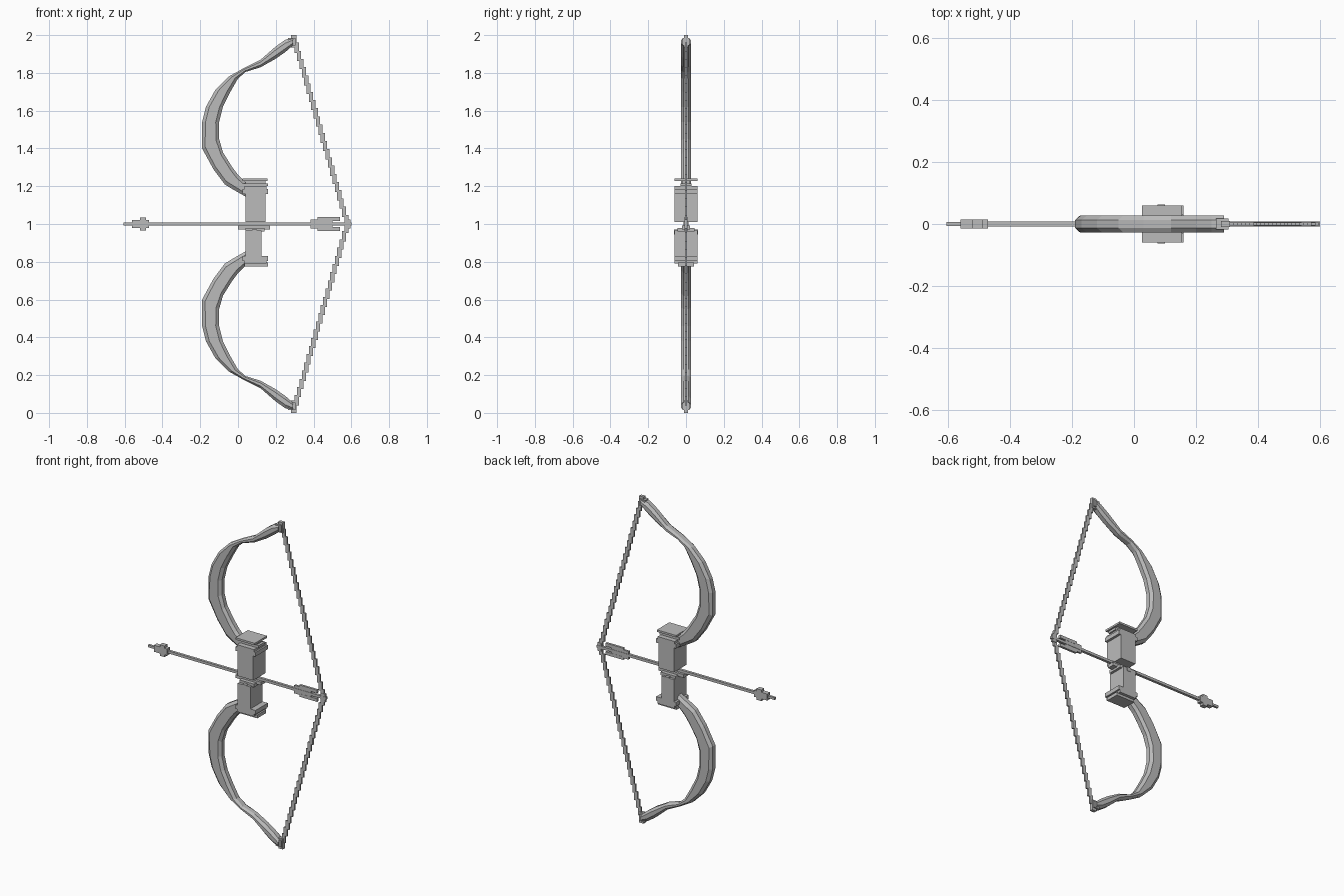
import bpy
import bmesh
from mathutils import Vector

cube = bpy.data.objects.get("Cube")
if cube:
    bpy.data.objects.remove(cube, do_unlink=True)

grey = bpy.data.materials.new("plain grey")
grey.use_nodes = True
grey.diffuse_color = (0.5, 0.5, 0.5, 1)
bsdf = next(n for n in grey.node_tree.nodes if n.type == "BSDF_PRINCIPLED")
bsdf.inputs["Base Color"].default_value = grey.diffuse_color
bsdf.inputs["Roughness"].default_value = 0.8


def finish(name, bm):
    bmesh.ops.recalc_face_normals(bm, faces=bm.faces)
    mesh = bpy.data.meshes.new(name)
    bm.to_mesh(mesh)
    bm.free()
    mesh.materials.append(grey)
    obj = bpy.data.objects.new(name, mesh)
    bpy.context.collection.objects.link(obj)
    return obj


def add_box(bm, x0, x1, half_y, z0, z1):
    verts = bmesh.ops.create_cube(bm, size=1)["verts"]
    for v in verts:
        v.co = Vector(((x0 + x1) / 2 + v.co.x * (x1 - x0),
                       v.co.y * 2 * half_y,
                       (z0 + z1) / 2 + v.co.z * (z1 - z0)))


def boxes(name, rows):
    bm = bmesh.new()
    for row in rows:
        add_box(bm, *row)
    return finish(name, bm)


def mirror_z(bm):
    """Copy the upper half to the lower half about z = 1."""
    copy = bmesh.ops.duplicate(bm, geom=bm.verts[:] + bm.edges[:] + bm.faces[:])
    for v in copy["geom"]:
        if isinstance(v, bmesh.types.BMVert):
            v.co.z = 2 - v.co.z


# Limbs: chamfered sections lofted between the belly and back edges
back = [(0.04, 1.145), (-0.03, 1.185), (-0.07, 1.21), (-0.13, 1.29), (-0.19, 1.40),
        (-0.19, 1.54), (-0.17, 1.62), (-0.12, 1.71), (-0.05, 1.78), (0.03, 1.825),
        (0.12, 1.87), (0.20, 1.94), (0.25, 1.975), (0.29, 1.985)]
belly = [(0.04, 1.22), (0.0, 1.26), (-0.03, 1.30), (-0.08, 1.38), (-0.10, 1.45),
         (-0.10, 1.54), (-0.08, 1.62), (-0.04, 1.70), (0.0, 1.77), (0.04, 1.805),
         (0.12, 1.83), (0.20, 1.875), (0.25, 1.91), (0.29, 1.945)]
bm = bmesh.new()
rings = []
for outer, inner in zip(back, belly):
    o, i = Vector((outer[0], 0, outer[1])), Vector((inner[0], 0, inner[1]))
    width = (i - o).length
    cut = min(0.018, width * 0.3) / width
    ring = []
    for t, y in ((0, -0.013), (cut, -0.027), (1 - cut, -0.027), (1, -0.013),
                 (1, 0.013), (1 - cut, 0.027), (cut, 0.027), (0, 0.013)):
        p = o.lerp(i, t)
        ring.append(bm.verts.new((p.x, y, p.z)))
    rings.append(ring)
for a, b in zip(rings, rings[1:]):
    for k in range(8):
        n = (k + 1) % 8
        bm.faces.new((a[k], a[n], b[n], b[k]))
bm.faces.new(rings[0])
bm.faces.new(rings[-1])
mirror_z(bm)
finish("limbs", bm)

# Limb tips with small string pegs
bm = bmesh.new()
add_box(bm, 0.28, 0.31, 0.01, 1.935, 2.0)
add_box(bm, 0.265, 0.305, 0.018, 1.945, 1.985)
mirror_z(bm)
finish("limb_tips", bm)

# Bowstring: a staircase of short slats meeting at the nock
bm = bmesh.new()
steps = 22
for k in range(steps):
    x = 0.305 + (0.58 - 0.305) * (k + 0.5) / steps
    z = 1.955 - 0.955 * (k + 0.5) / steps
    add_box(bm, x - 0.011, x + 0.011, 0.005, z - 0.027, z + 0.027)
mirror_z(bm)
finish("bowstring", bm)

# Grip halves with collars and end caps
boxes("upper_grip", [
    (0.04, 0.145, 0.06, 1.01, 1.165),
    (0.025, 0.16, 0.06, 1.16, 1.185),
    (0.035, 0.15, 0.06, 1.185, 1.2),
    (0.025, 0.16, 0.03, 1.2, 1.215),
    (0.04, 0.145, 0.022, 1.21, 1.23),
    (0.025, 0.155, 0.06, 1.228, 1.24),
])
boxes("lower_grip", [
    (0.04, 0.125, 0.06, 0.82, 0.965),
    (0.025, 0.16, 0.06, 0.805, 0.83),
    (0.035, 0.15, 0.06, 0.79, 0.81),
    (0.035, 0.16, 0.042, 0.775, 0.795),
    (0.04, 0.14, 0.045, 0.96, 0.98),
])
boxes("arrow_rest", [
    (0.0, 0.17, 0.022, 0.972, 0.992),
    (0.075, 0.1, 0.063, 0.945, 0.97),
])

# Arrow
boxes("arrow_shaft", [(-0.56, 0.6, 0.008, 0.992, 1.008)])
boxes("arrow_head", [
    (-0.605, -0.55, 0.007, 0.993, 1.007),
    (-0.56, -0.47, 0.014, 0.98, 1.02),
    (-0.52, -0.488, 0.014, 0.966, 1.034),
])
fins = []
for s in (-1, 1):
    fins += [(0.385, 0.5, 0.006, *sorted((1 + s * 0.006, 1 + s * 0.025))),
             (0.42, 0.54, 0.007, *sorted((1 + s * 0.017, 1 + s * 0.036)))]
boxes("arrow_fletching", fins)
boxes("arrow_nock", [(0.57, 0.595, 0.007, 0.975, 1.025)])
